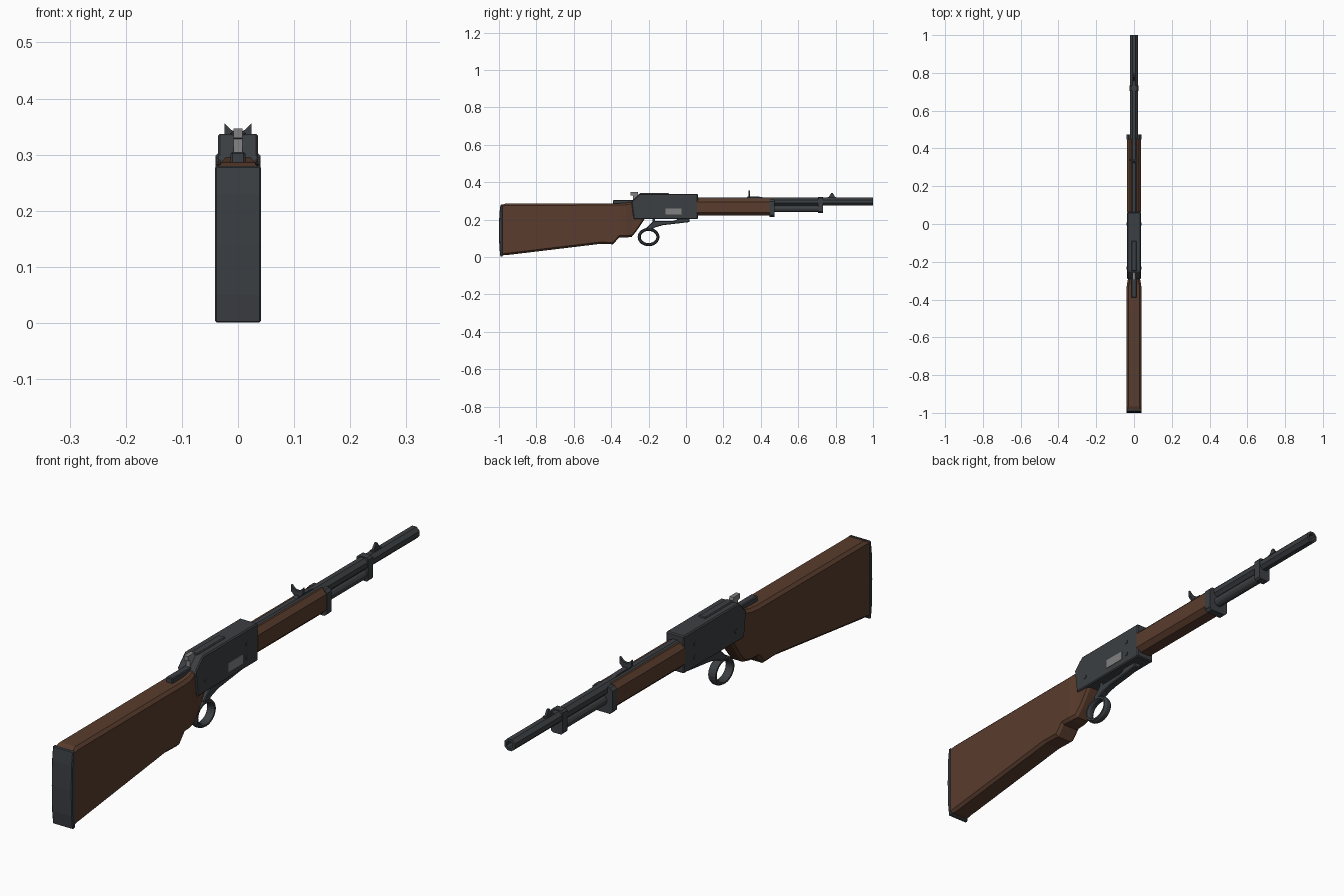
import bpy, bmesh, math
from mathutils import Matrix

if "Cube" in bpy.data.objects:
    bpy.data.objects.remove(bpy.data.objects["Cube"])


def material(name, rgb):
    m = bpy.data.materials.new(name)
    m.diffuse_color = (*rgb, 1)
    m.use_nodes = True
    m.node_tree.nodes["Principled BSDF"].inputs["Base Color"].default_value = m.diffuse_color
    return m


WOOD = material("wood", (0.10, 0.045, 0.026))
STEEL = material("steel", (0.045, 0.05, 0.056))
BRIGHT = material("bright_steel", (0.22, 0.22, 0.22))


def finish(name, bm, mat, bevel=0):
    bmesh.ops.recalc_face_normals(bm, faces=bm.faces)
    me = bpy.data.meshes.new(name)
    bm.to_mesh(me)
    bm.free()
    ob = bpy.data.objects.new(name, me)
    bpy.context.collection.objects.link(ob)
    me.materials.append(mat)
    if bevel:
        mod = ob.modifiers.new("bevel", "BEVEL")
        mod.width = bevel
        mod.segments = 1
        mod.limit_method = "ANGLE"
    return ob


def box(name, x, y, z, mat, bevel=0):
    bm = bmesh.new()
    bmesh.ops.create_cube(bm, size=1)
    for v in bm.verts:
        v.co = [r[0] + (c + 0.5) * (r[1] - r[0]) for c, r in zip(v.co, (x, y, z))]
    return finish(name, bm, mat, bevel)


def plate(name, pts, half, mat, bevel=0):
    """Side profile of (y, z) points, extruded symmetrically along x."""
    bm = bmesh.new()
    f = bm.faces.new([bm.verts.new((-half, y, z)) for y, z in pts])
    ext = bmesh.ops.extrude_face_region(bm, geom=[f])["geom"]
    bmesh.ops.translate(bm, vec=(2 * half, 0, 0),
                        verts=[v for v in ext if isinstance(v, bmesh.types.BMVert)])
    return finish(name, bm, mat, bevel)


def loft(name, stations, mat):
    """Chamfered rectangles (y, top, bottom, half width, chamfer) skinned along y."""
    bm = bmesh.new()
    rings = []
    for y, t, b, w, c in stations:
        sec = [(w - c, b), (w, b + c), (w, t - c), (w - c, t),
               (c - w, t), (-w, t - c), (-w, b + c), (c - w, b)]
        rings.append([bm.verts.new((x, y, z)) for x, z in sec])
    for a, b in zip(rings, rings[1:]):
        for i in range(8):
            j = (i + 1) % 8
            bm.faces.new((a[i], a[j], b[j], b[i]))
    bm.faces.new(rings[0])
    bm.faces.new(rings[-1])
    return finish(name, bm, mat)


def tube(name, y0, y1, z, r, sides, mat, bore=0):
    bm = bmesh.new()
    rot = Matrix.Rotation(-math.pi / 2, 4, "X") @ Matrix.Rotation(math.pi / sides, 4, "Z")
    bmesh.ops.create_cone(bm, cap_ends=True, segments=sides, radius1=r, radius2=r, depth=y1 - y0,
                          matrix=Matrix.Translation((0, (y0 + y1) / 2, z)) @ rot)
    if bore:
        bm.normal_update()
        f = max(bm.faces, key=lambda f: f.calc_center_median().y)
        bmesh.ops.inset_region(bm, faces=[f], thickness=bore)
        ext = bmesh.ops.extrude_discrete_faces(bm, faces=[f])["faces"][0]
        bmesh.ops.translate(bm, vec=(0, -0.05, 0), verts=ext.verts)
    return finish(name, bm, mat)


# Stock, wrist and butt plate
loft("stock", [(-0.985, 0.278, 0.009, 0.040, 0.006),
               (-0.965, 0.286, 0.010, 0.040, 0.010),
               (-0.935, 0.286, 0.013, 0.040, 0.010),
               (-0.460, 0.287, 0.070, 0.040, 0.010),
               (-0.390, 0.287, 0.068, 0.040, 0.010),
               (-0.358, 0.287, 0.104, 0.040, 0.010),
               (-0.320, 0.289, 0.104, 0.038, 0.010),
               (-0.290, 0.295, 0.108, 0.032, 0.010),
               (-0.265, 0.280, 0.138, 0.030, 0.010),
               (-0.220, 0.250, 0.205, 0.029, 0.010)], WOOD)
plate("butt_plate", [(-0.98, 0.004), (-0.98, 0.28), (-0.992, 0.28), (-0.998, 0.23),
                     (-1.0, 0.14), (-0.998, 0.05), (-0.992, 0.0)], 0.041, STEEL, 0.003)

# Receiver with its bolt, port and pins
plate("receiver", [(-0.280, 0.203), (0.063, 0.203), (0.063, 0.337), (-0.250, 0.337),
                   (-0.292, 0.295)], 0.036, STEEL, 0.004)
box("bolt", (-0.014, 0.014), (-0.25, -0.09), (0.32, 0.341), STEEL, 0.003)
box("loading_gate", (0.03, 0.0375), (-0.11, -0.025), (0.227, 0.260), BRIGHT)
for i, (y, z) in enumerate([(-0.232, 0.245), (0.0, 0.288), (0.0, 0.238)]):
    bm = bmesh.new()
    bmesh.ops.create_cone(bm, cap_ends=True, segments=10, radius1=0.008, radius2=0.008, depth=0.077,
                          matrix=Matrix.Translation((0, y, z)) @ Matrix.Rotation(math.pi / 2, 4, "Y"))
    finish(f"receiver_pin_{i + 1}", bm, STEEL)
box("tang", (-0.013, 0.013), (-0.39, -0.27), (0.283, 0.305), STEEL, 0.003)
plate("hammer", [(-0.262, 0.30), (-0.285, 0.30), (-0.283, 0.328), (-0.296, 0.330),
                 (-0.296, 0.347), (-0.258, 0.347), (-0.255, 0.335)], 0.008, BRIGHT)

# Lever, loop and trigger
plate("lever_arm", [(0.02, 0.206), (-0.04, 0.206), (-0.06, 0.194), (-0.175, 0.192),
                    (-0.215, 0.154), (-0.190, 0.146), (-0.160, 0.160), (-0.125, 0.170),
                    (0.02, 0.187)], 0.014, STEEL, 0.003)
box("lever_link", (-0.011, 0.011), (-0.18, -0.165), (0.185, 0.21), STEEL)
bm = bmesh.new()
N, M = 24, 8
ring = [[bm.verts.new((0.016 * math.cos(b), -0.20 + (0.050 + 0.009 * math.sin(b)) * math.cos(a),
                       0.107 + (0.041 + 0.009 * math.sin(b)) * math.sin(a)))
         for b in [2 * math.pi * (j + 0.5) / M for j in range(M)]]
        for a in [2 * math.pi * i / N for i in range(N)]]
for i in range(N):
    for j in range(M):
        k, l = (i + 1) % N, (j + 1) % M
        bm.faces.new((ring[i][j], ring[k][j], ring[k][l], ring[i][l]))
finish("lever_loop", bm, STEEL)

# Barrel, magazine tube and forend
tube("barrel", 0.05, 1.0, 0.297, 0.0225, 8, STEEL, bore=0.009)
tube("magazine_tube", 0.45, 0.728, 0.258, 0.0185, 12, STEEL)
loft("forend", [(0.06, 0.312, 0.222, 0.038, 0.017), (0.45, 0.312, 0.222, 0.038, 0.017)], WOOD)
loft("forend_cap", [(0.447, 0.308, 0.215, 0.040, 0.010), (0.474, 0.308, 0.215, 0.040, 0.010)], STEEL)
loft("barrel_band", [(0.705, 0.321, 0.236, 0.023, 0.006), (0.732, 0.321, 0.236, 0.023, 0.006)], STEEL)

# Rear sight: ramp and notched leaf
plate("rear_sight_base", [(0.32, 0.314), (0.43, 0.314), (0.40, 0.322), (0.33, 0.324)], 0.009, STEEL)
bm = bmesh.new()
half = [(0.009, 0.318), (0.024, 0.334), (0.024, 0.356), (0.012, 0.344), (0.004, 0.341)]
f = bm.faces.new([bm.verts.new((x, 0.334, z)) for x, z in half + [(-x, z) for x, z in half[::-1]]])
ext = bmesh.ops.extrude_face_region(bm, geom=[f])["geom"]
bmesh.ops.translate(bm, vec=(0, 0.009, 0), verts=[v for v in ext if isinstance(v, bmesh.types.BMVert)])
finish("rear_sight_leaf", bm, STEEL)

# Front sight: base and blade
box("front_sight_base", (-0.009, 0.009), (0.757, 0.803), (0.312, 0.322), STEEL, 0.002)
plate("front_sight_blade", [(0.762, 0.32), (0.798, 0.32), (0.785, 0.342), (0.777, 0.342)], 0.004, STEEL)
